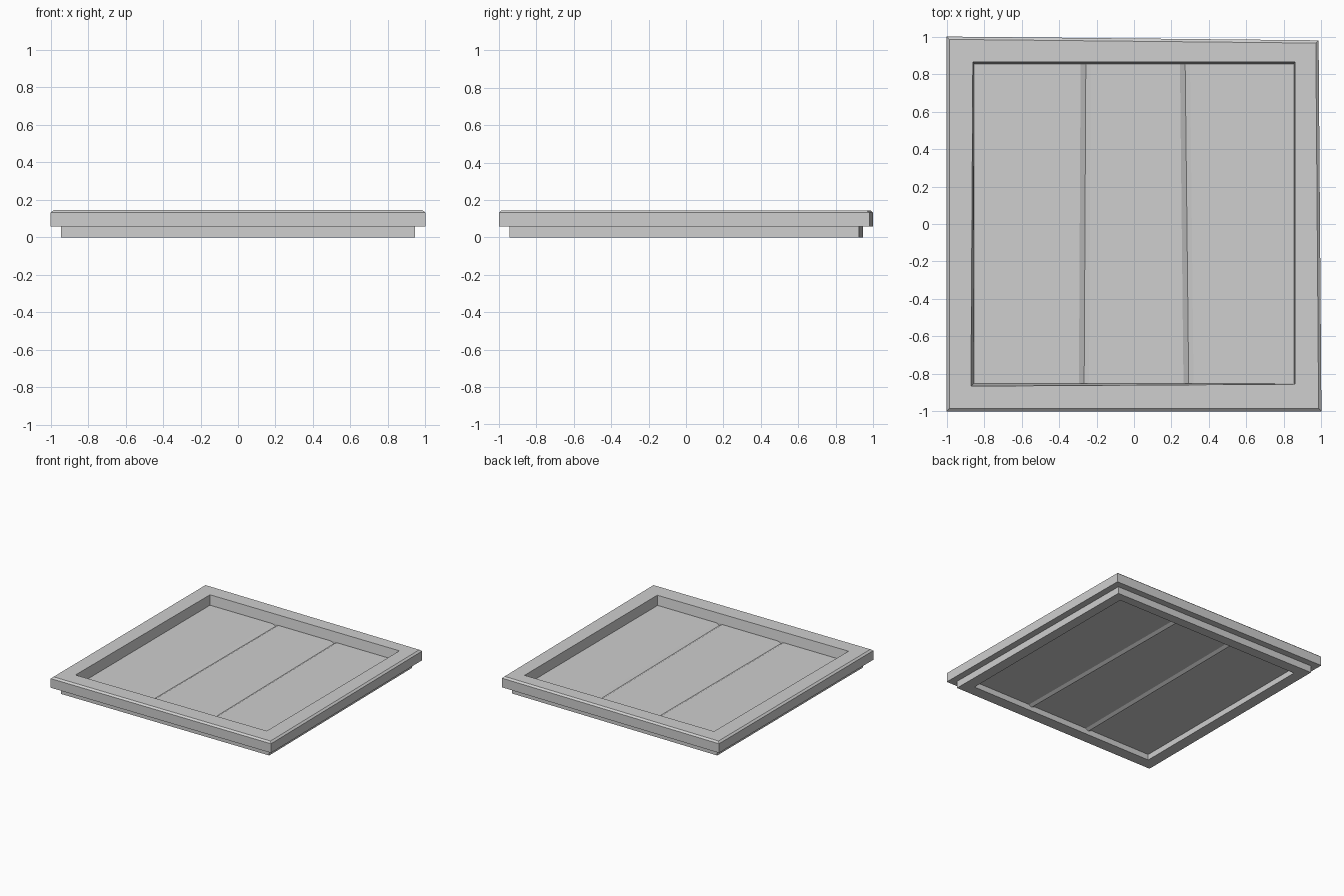
import bpy
import bmesh

cube = bpy.data.objects.get("Cube")
if cube:
    bpy.data.objects.remove(cube, do_unlink=True)

grey = bpy.data.materials.new("plain grey")
grey.use_nodes = True
colour = (0.62, 0.62, 0.62, 1)
grey.diffuse_color = colour
grey.node_tree.nodes["Principled BSDF"].inputs["Base Color"].default_value = colour


def skin(name, loops, wrap):
    """Bridge neighbouring point loops with quads; wrap closes both directions."""
    bm = bmesh.new()
    rows = [[bm.verts.new(p) for p in loop] for loop in loops]
    n = len(rows[0])
    for i in range(len(rows) if wrap else len(rows) - 1):
        a, b = rows[i], rows[(i + 1) % len(rows)]
        for j in range(n):
            k = (j + 1) % n
            bm.faces.new((a[j], a[k], b[k], b[j]))
    if not wrap:
        bm.faces.new(rows[0])
        bm.faces.new(rows[-1])
    bmesh.ops.recalc_face_normals(bm, faces=bm.faces)
    mesh = bpy.data.meshes.new(name)
    bm.to_mesh(mesh)
    bm.free()
    mesh.materials.append(grey)
    obj = bpy.data.objects.new(name, mesh)
    bpy.context.collection.objects.link(obj)
    return obj


def ring(corners, z, scale=1):
    return [(x * scale, y * scale, z) for x, y in corners]


# Slightly crooked frame with a stepped base and a chamfered top edge
outer = [(-1, -1), (1, -1), (0.985, 0.98), (-1, 1)]
mouth = [(-0.87, -0.865), (0.86, -0.855), (0.86, 0.865), (-0.86, 0.865)]
opening = [(-0.853, -0.85), (0.853, -0.85), (0.853, 0.855), (-0.853, 0.855)]
skin("frame", [
    ring(opening, 0), ring(outer, 0, 0.945), ring(outer, 0.057, 0.945),
    ring(outer, 0.057), ring(outer, 0.132), ring(outer, 0.145, 0.985),
    ring(mouth, 0.145), ring(opening, 0.07),
], True)

# Thin panel with two folded creases running front to back
TOP, THICK, DEPTH = 0.065, 0.018, 0.014


def panel_section(y, creases):
    top = [(-0.86, TOP)]
    for x in creases:
        top += [(x - 0.028, TOP), (x, TOP - DEPTH), (x + 0.026, TOP)]
    top.append((0.86, TOP))
    under = [(x, z - THICK) for x, z in reversed(top)]
    return [(x, y, z) for x, z in top + under]


skin("panel", [panel_section(-0.86, (-0.266, 0.292)),
               panel_section(0.86, (-0.257, 0.273))], False)
